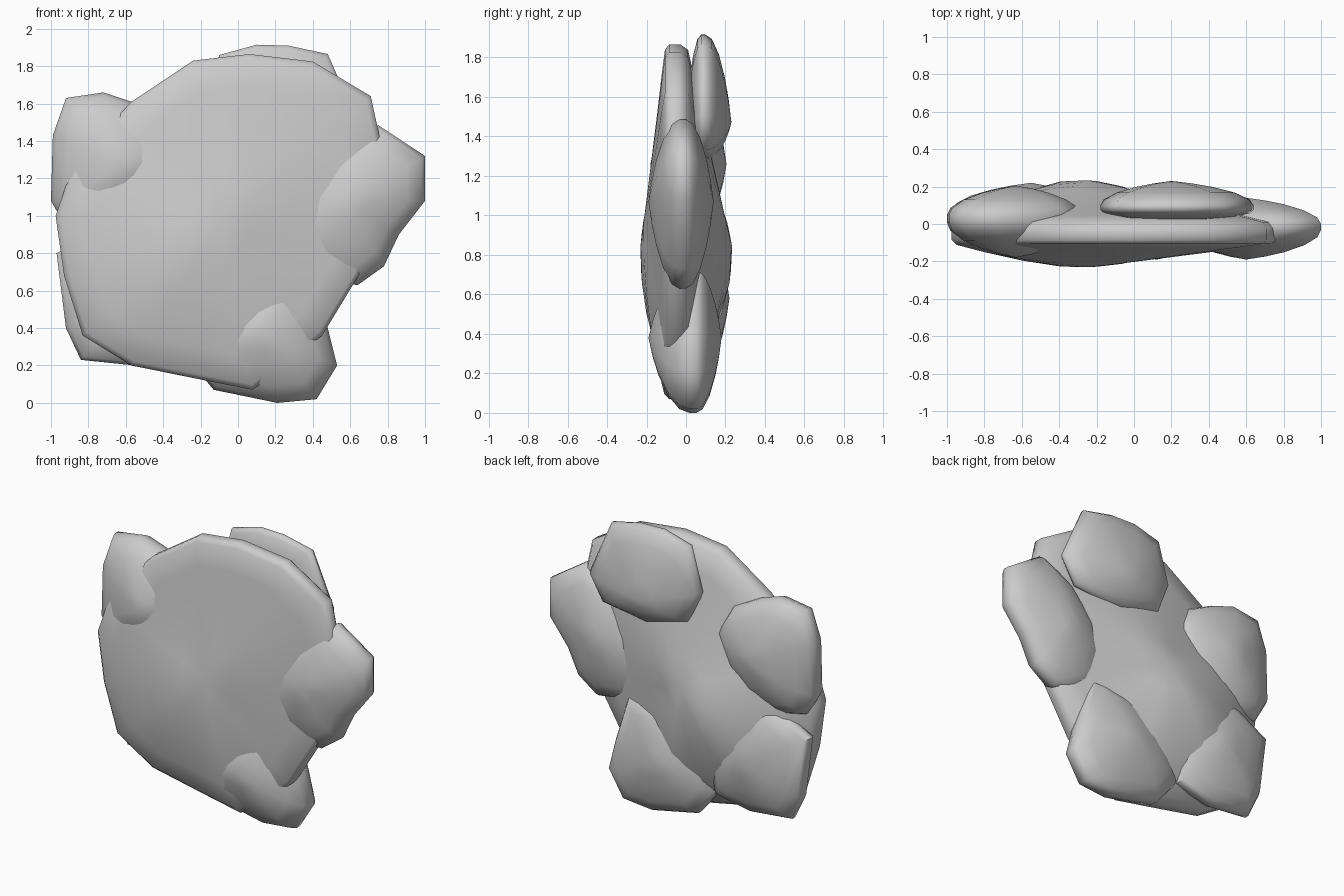
import bpy, bmesh

if "Cube" in bpy.data.objects:
    bpy.data.objects.remove(bpy.data.objects["Cube"])

# (share of the radius, share of the bulge) from rim to apex
CONE = [(1, .14), (.97, .28), (.8, .41), (.6, .55), (.4, .70), (.2, .85)]
ROUND = [(1, .1), (.95, .32), (.77, .57), (.5, .78), (.25, .91)]


def pad(name, outline, apex, front, rim, back, profile, swell=0):
    """Lens-shaped stone: an x/z outline domed to an apex on both sides.
    swell thickens it towards its lower left."""
    bm = bmesh.new()
    ax, az = apex

    def ring(t, f, y):
        verts = []
        for x, z in outline:
            extra = swell * max(0, ax - x + az - z) * t * (1 - t)
            verts.append(bm.verts.new((ax + (x - ax) * t,
                                       rim + (y - rim) * (f + extra),
                                       az + (z - az) * t)))
        return verts

    rings = [ring(t, f, front) for t, f in reversed(profile)]
    rings += [ring(t, f, back) for t, f in profile]
    n = len(outline)
    for a, b in zip(rings, rings[1:]):
        for i in range(n):
            j = (i + 1) % n
            bm.faces.new((a[i], a[j], b[j], b[i]))
    for r, y in ((rings[0], front), (rings[-1], back)):
        tip = bm.verts.new((ax, y, az))
        for i in range(n):
            bm.faces.new((r[i], r[(i + 1) % n], tip))
    bmesh.ops.recalc_face_normals(bm, faces=bm.faces)
    mesh = bpy.data.meshes.new(name)
    bm.to_mesh(mesh)
    bm.free()
    obj = bpy.data.objects.new(name, mesh)
    bpy.context.collection.objects.link(obj)
    bpy.context.view_layer.objects.active = obj
    obj.select_set(True)
    bpy.ops.object.shade_smooth_by_angle(angle=1.0)
    obj.select_set(False)


# Large central slab
pad("main_slab",
    [(-.57, 1.61), (-.24, 1.83), (.06, 1.865), (.4, 1.825), (.71, 1.64),
     (.79, 1.27), (.76, 1.0), (.65, .69), (.45, .36), (.08, .07), (-.2, .125),
     (-.57, .2), (-.83, .36), (-.93, .68), (-.975, 1.0), (-.88, 1.28)],
    (-.1, .96), -.215, -.065, .205, CONE, 1.2)

# Lump on the upper left edge
pad("upper_left_lump",
    [(-.92, 1.63), (-.72, 1.66), (-.57, 1.61), (-.39, 1.52), (-.28, 1.34),
     (-.36, 1.12), (-.54, .95), (-.76, .9), (-.92, .94), (-1, 1.08), (-.99, 1.43)],
    (-.63, 1.26), -.18, .03, .205, ROUND)

# Lump on the right edge
pad("right_lump",
    [(.75, 1.485), (1, 1.32), (1, 1.08), (.86, .9), (.78, .73), (.64, .63),
     (.4, .66), (.25, .85), (.3, 1.12), (.53, 1.38)],
    (.6, 1.07), -.19, -.015, .14, ROUND)

# Lump at the bottom
pad("bottom_lump",
    [(.53, .2), (.42, .02), (.21, 0), (-.13, .07), (-.28, .25), (-.2, .5),
     (.1, .72), (.38, .72), (.48, .4)],
    (.12, .38), -.19, .04, .18, ROUND)

# Lump behind the lower left edge
pad("lower_left_lump",
    [(-.97, .8), (-.92, .4), (-.84, .23), (-.55, .2), (-.28, .25), (-.24, .5),
     (-.4, .82), (-.7, .95)],
    (-.55, .58), -.08, .06, .22, ROUND)

# Lump behind the top edge
pad("top_lump",
    [(-.1, 1.86), (.1, 1.915), (.27, 1.91), (.48, 1.865), (.57, 1.66), (.64, 1.5),
     (.54, 1.33), (.2, 1.28), (-.1, 1.36), (-.18, 1.57)],
    (.2, 1.47), 0, .085, .23, ROUND)
